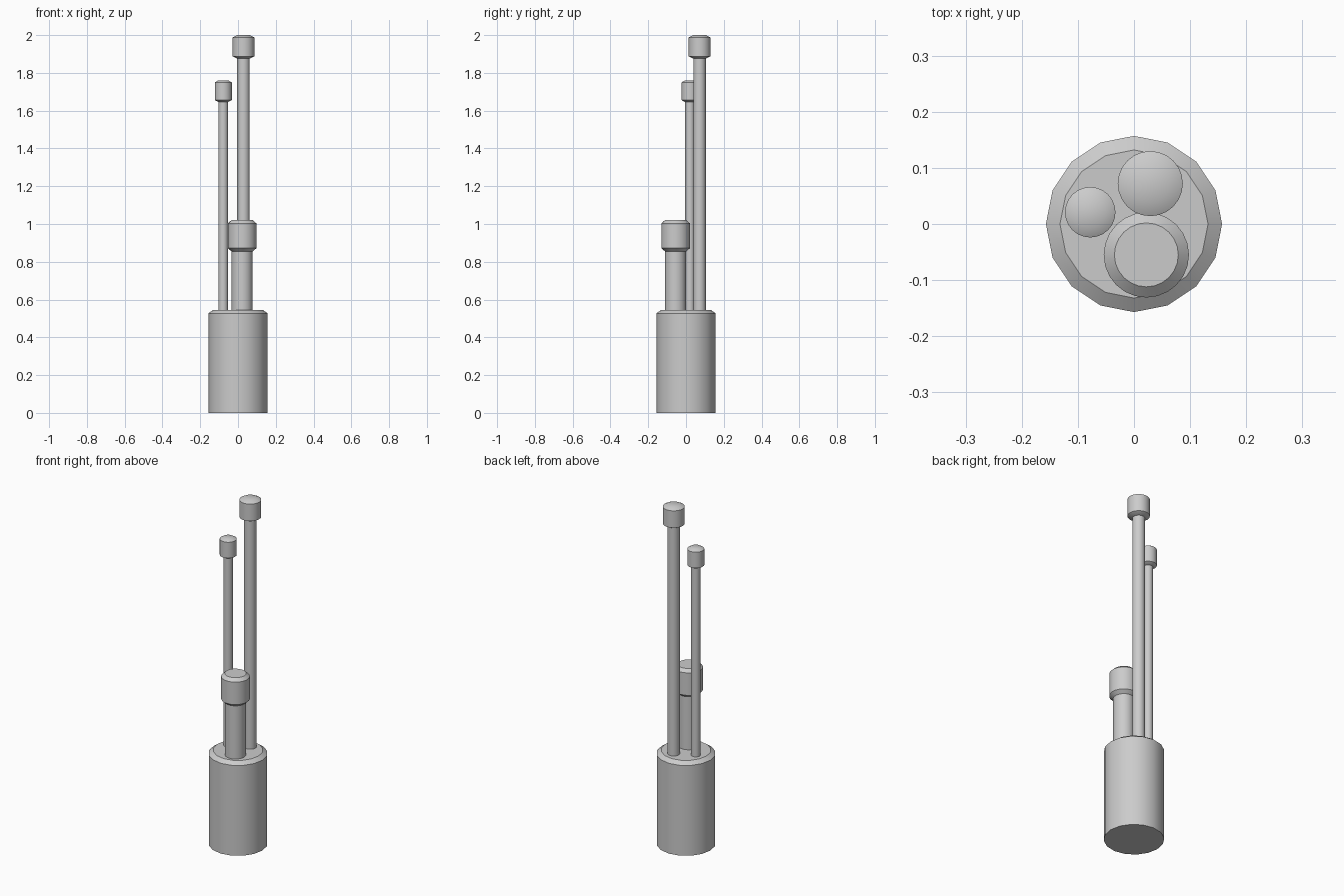
import bpy
import bmesh
from math import cos, sin, tau, radians

if "Cube" in bpy.data.objects:
    bpy.data.objects.remove(bpy.data.objects["Cube"], do_unlink=True)

grey = bpy.data.materials.new("light_grey")
grey.use_nodes = True
colour = (0.6, 0.6, 0.6, 1)
grey.diffuse_color = colour
grey.node_tree.nodes["Principled BSDF"].inputs["Base Color"].default_value = colour


def lathe(name, centre, profile, sides, angle=35):
    """Closed solid of revolution from (radius, height) points, bottom to top."""
    bm = bmesh.new()
    rings = [[bm.verts.new((r * cos(tau * i / sides), r * sin(tau * i / sides), z))
              for i in range(sides)] for r, z in profile]
    bm.faces.new(rings[0][::-1])
    bm.faces.new(rings[-1])
    for low, high in zip(rings, rings[1:]):
        for i in range(sides):
            j = (i + 1) % sides
            bm.faces.new((low[i], low[j], high[j], high[i]))
    mesh = bpy.data.meshes.new(name)
    bm.to_mesh(mesh)
    bm.free()
    mesh.materials.append(grey)
    obj = bpy.data.objects.new(name, mesh)
    obj.location = (*centre, 0)
    bpy.context.collection.objects.link(obj)
    bpy.ops.object.select_all(action="DESELECT")
    obj.select_set(True)
    bpy.context.view_layer.objects.active = obj
    bpy.ops.object.shade_smooth_by_angle(angle=radians(angle))
    return obj


# Base drum with a chamfered top rim
BASE_TOP = 0.545
lathe("base", (0, 0), [(0.157, 0), (0.157, 0.527), (0.132, BASE_TOP)], 16)


def pipe(name, centre, pole_r, cap_r, top_r, cap_low, cap_high, sides, bevel):
    """Upright pole carrying a wider cap with chamfered rims."""
    lathe(name + "_pole", centre,
          [(pole_r, BASE_TOP - 0.02), (pole_r, cap_low + 0.02)], sides)
    lathe(name + "_cap", centre,
          [(pole_r, cap_low), (cap_r, cap_low + bevel),
           (cap_r, cap_high - bevel), (top_r, cap_high)], sides)


# Three pipes of different height and thickness
pipe("tall_pipe", (0.029, 0.072), 0.033, 0.058, 0.034, 1.875, 2.0, 24, 0.013)
pipe("thin_pipe", (-0.078, 0.021), 0.025, 0.045, 0.027, 1.645, 1.76, 24, 0.011)
pipe("short_pipe", (0.022, -0.055), 0.056, 0.076, 0.057, 0.855, 1.02, 24, 0.017)
